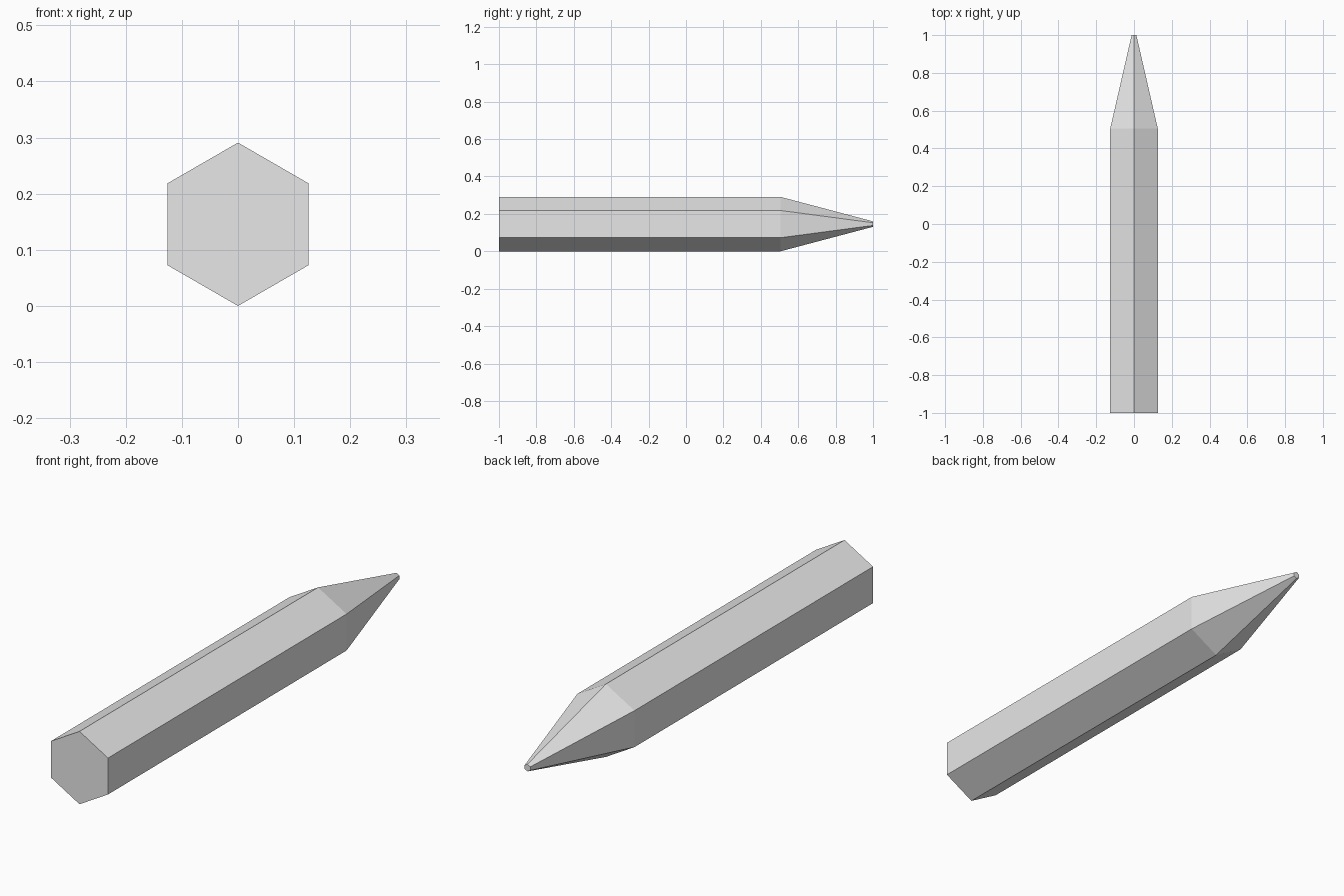
import bpy
import bmesh
from math import sin, cos, tau

default_cube = bpy.data.objects.get("Cube")
if default_cube:
    bpy.data.objects.remove(default_cube, do_unlink=True)

SIDES = 6
RADIUS = 0.1455      # corner radius of the hexagonal shaft
TIP_RADIUS = 0.0145  # corner radius of the blunt point


def flat_material(name, color):
    mat = bpy.data.materials.new(name)
    mat.use_nodes = True
    mat.diffuse_color = color
    mat.node_tree.nodes["Principled BSDF"].inputs["Base Color"].default_value = color
    return mat


def loft_along_y(name, stations, mat):
    """Join hexagonal rings, given as (y, radius), and cap both ends."""
    bm = bmesh.new()
    rings = []
    for y, radius in stations:
        angles = [tau * i / SIDES for i in range(SIDES)]
        rings.append([bm.verts.new((radius * sin(a), y, RADIUS + radius * cos(a)))
                      for a in angles])
    for near, far in zip(rings, rings[1:]):
        for i in range(SIDES):
            j = (i + 1) % SIDES
            bm.faces.new((near[i], near[j], far[j], far[i]))
    bm.faces.new(rings[0])
    bm.faces.new(rings[-1])
    bmesh.ops.recalc_face_normals(bm, faces=bm.faces)
    mesh = bpy.data.meshes.new(name)
    bm.to_mesh(mesh)
    bm.free()
    mesh.materials.append(mat)
    obj = bpy.data.objects.new(name, mesh)
    bpy.context.collection.objects.link(obj)
    return obj


# Hexagonal shaft and tapered, blunt point as one closed body
grey = flat_material("light grey", (0.8, 0.8, 0.8, 1.0))
loft_along_y("pencil_body", [(-1, RADIUS), (0.505, RADIUS), (1, TIP_RADIUS)], grey)
